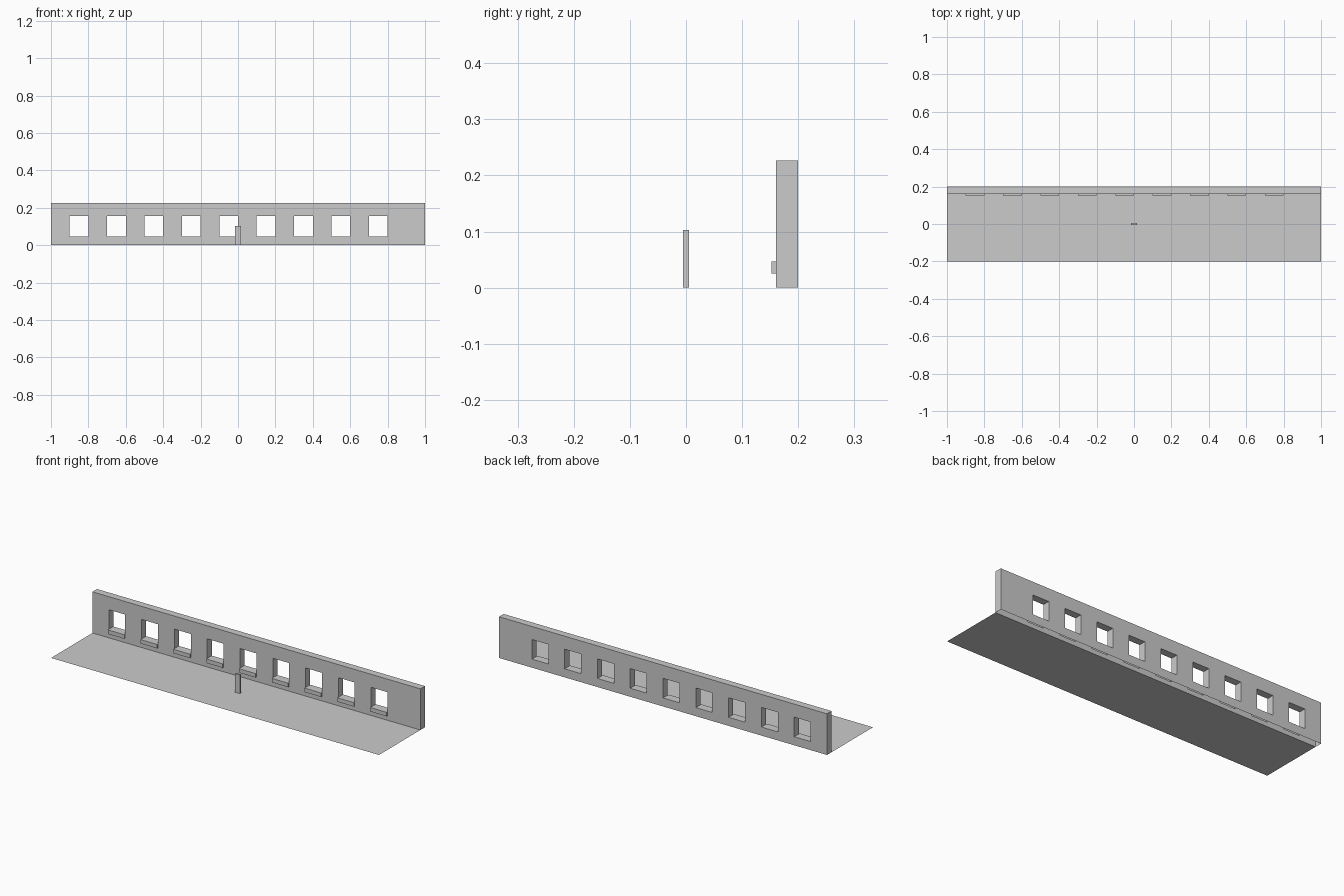
import bpy, bmesh

if "Cube" in bpy.data.objects:
    bpy.data.objects.remove(bpy.data.objects["Cube"])

FRONT, BACK, SILL = 0.16, 0.20, 0.152      # y planes of the wall and sill face
TOP = 0.227
SILL_LOW, WIN_LOW, WIN_HIGH = 0.025, 0.047, 0.155


def finish(name, bm):
    bmesh.ops.remove_doubles(bm, verts=bm.verts, dist=1e-5)
    bmesh.ops.recalc_face_normals(bm, faces=bm.faces)
    mesh = bpy.data.meshes.new(name)
    bm.to_mesh(mesh)
    bm.free()
    ob = bpy.data.objects.new(name, mesh)
    bpy.context.collection.objects.link(ob)
    return ob


def quad(bm, *pts):
    bm.faces.new([bm.verts.new(p) for p in pts])


def panel(bm, x0, x1, y, z0, z1):
    quad(bm, (x0, y, z0), (x1, y, z0), (x1, y, z1), (x0, y, z1))


def sleeve(bm, x0, x1, z0, z1, ya, yb):
    """Four faces joining a rectangle at depth ya to the same one at yb."""
    c = [(x0, z0), (x1, z0), (x1, z1), (x0, z1)]
    for (ax, az), (bx, bz) in zip(c, c[1:] + c[:1]):
        quad(bm, (ax, ya, az), (bx, ya, bz), (bx, yb, bz), (ax, yb, az))


# Wall shell: open underneath, nine windows with projecting sills
bm = bmesh.new()
xs = [-1] + [-0.9 + 0.1 * i for i in range(18)] + [1]
zs = [0, SILL_LOW, WIN_LOW, WIN_HIGH, TOP]
for i, (x0, x1) in enumerate(zip(xs, xs[1:])):
    window = i % 2 == 1
    for j, (z0, z1) in enumerate(zip(zs, zs[1:])):
        if window and j == 2:
            sleeve(bm, x0, x1, z0, z1, FRONT, BACK)
            continue
        panel(bm, x0, x1, BACK, z0, z1)
        if window and j == 1:
            sleeve(bm, x0, x1, z0, z1, FRONT, SILL)
            panel(bm, x0, x1, SILL, z0, z1)
        else:
            panel(bm, x0, x1, FRONT, z0, z1)
    quad(bm, (x0, FRONT, TOP), (x1, FRONT, TOP), (x1, BACK, TOP), (x0, BACK, TOP))
for x in (-1, 1):
    for z0, z1 in zip(zs, zs[1:]):
        quad(bm, (x, FRONT, z0), (x, BACK, z0), (x, BACK, z1), (x, FRONT, z1))
finish("window_wall", bm)

# Flat floor sheet reaching the front of the wall
bm = bmesh.new()
quad(bm, (-1, -0.2, 0), (1, -0.2, 0), (1, FRONT, 0), (-1, FRONT, 0))
floor = finish("floor", bm)
if floor.data.polygons[0].normal.z < 0:
    floor.data.flip_normals()

# Small post in the middle of the floor
bm = bmesh.new()
bmesh.ops.create_cube(bm, size=1)
bmesh.ops.scale(bm, vec=(0.03, 0.01, 0.103), verts=bm.verts)
bmesh.ops.translate(bm, vec=(0, 0, 0.0515), verts=bm.verts)
finish("post", bm)
